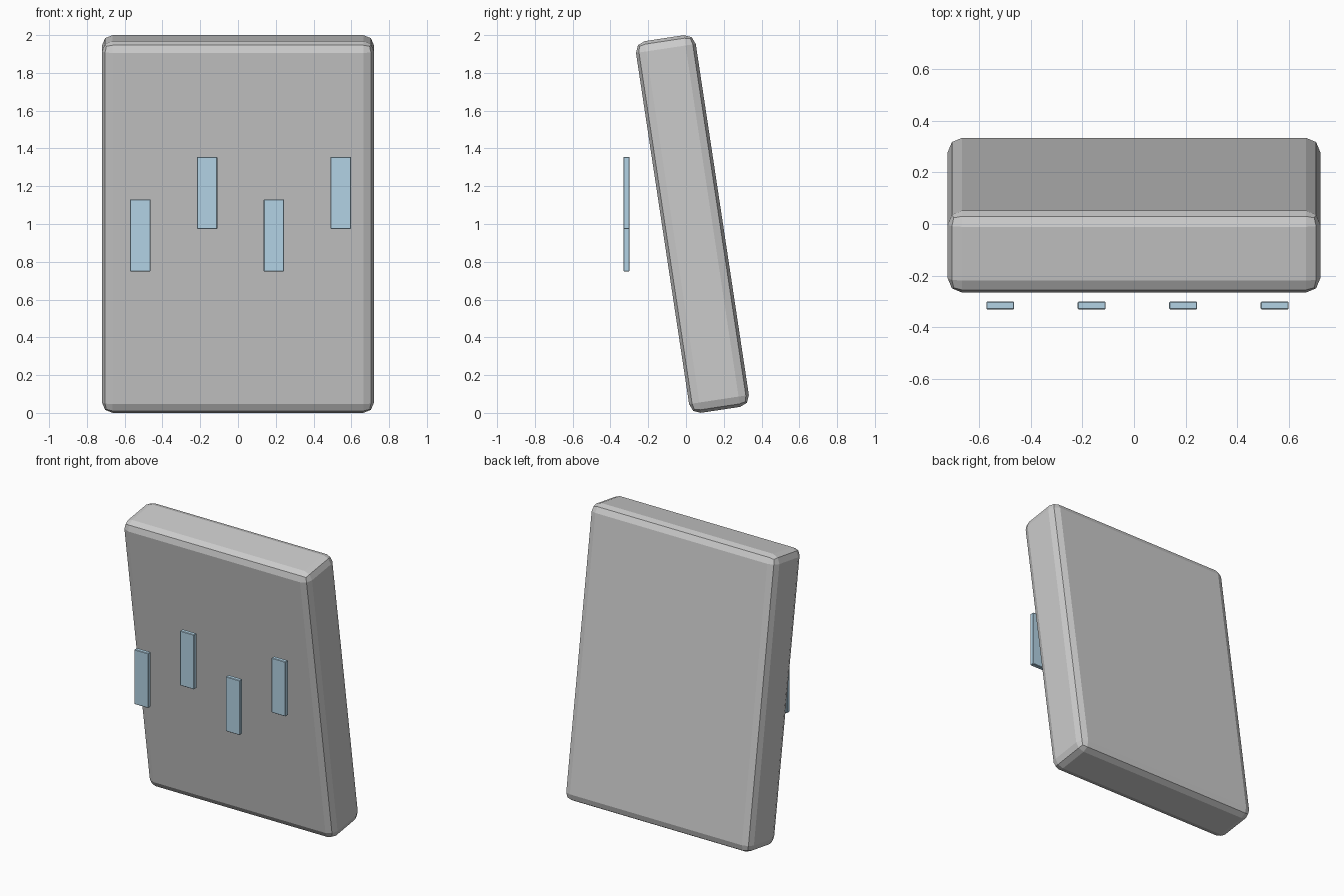
import bpy
import math

if "Cube" in bpy.data.objects:
    bpy.data.objects.remove(bpy.data.objects["Cube"])


def box(name, size, location, bevel, segments, tilt=0.0):
    """Flat-shaded bevelled box, optionally tilted about x."""
    bpy.ops.mesh.primitive_cube_add(size=1, location=location)
    ob = bpy.context.object
    ob.name = name
    ob.scale = size
    bpy.ops.object.transform_apply(location=False, rotation=False, scale=True)
    ob.rotation_euler.x = tilt
    mod = ob.modifiers.new("Bevel", "BEVEL")
    mod.width = bevel
    mod.segments = segments
    return ob


# Leaning slab with rounded edges
box("slab", (1.44, 0.32, 1.99), (0, 0.034, 1.0), 0.055, 2, math.radians(8.6))

# Four upright strips floating in front, alternating low and high
blue = bpy.data.materials.new("pale_blue")
blue.diffuse_color = (0.45, 0.65, 0.78, 1)
blue.use_nodes = True
blue.node_tree.nodes["Principled BSDF"].inputs["Base Color"].default_value = blue.diffuse_color
for i in range(4):
    z = 0.94 if i % 2 == 0 else 1.165
    strip = box(f"strip_{i + 1}", (0.108, 0.03, 0.382),
                (-0.517 + 0.3535 * i, -0.315, z), 0.003, 1)
    strip.data.materials.append(blue)
